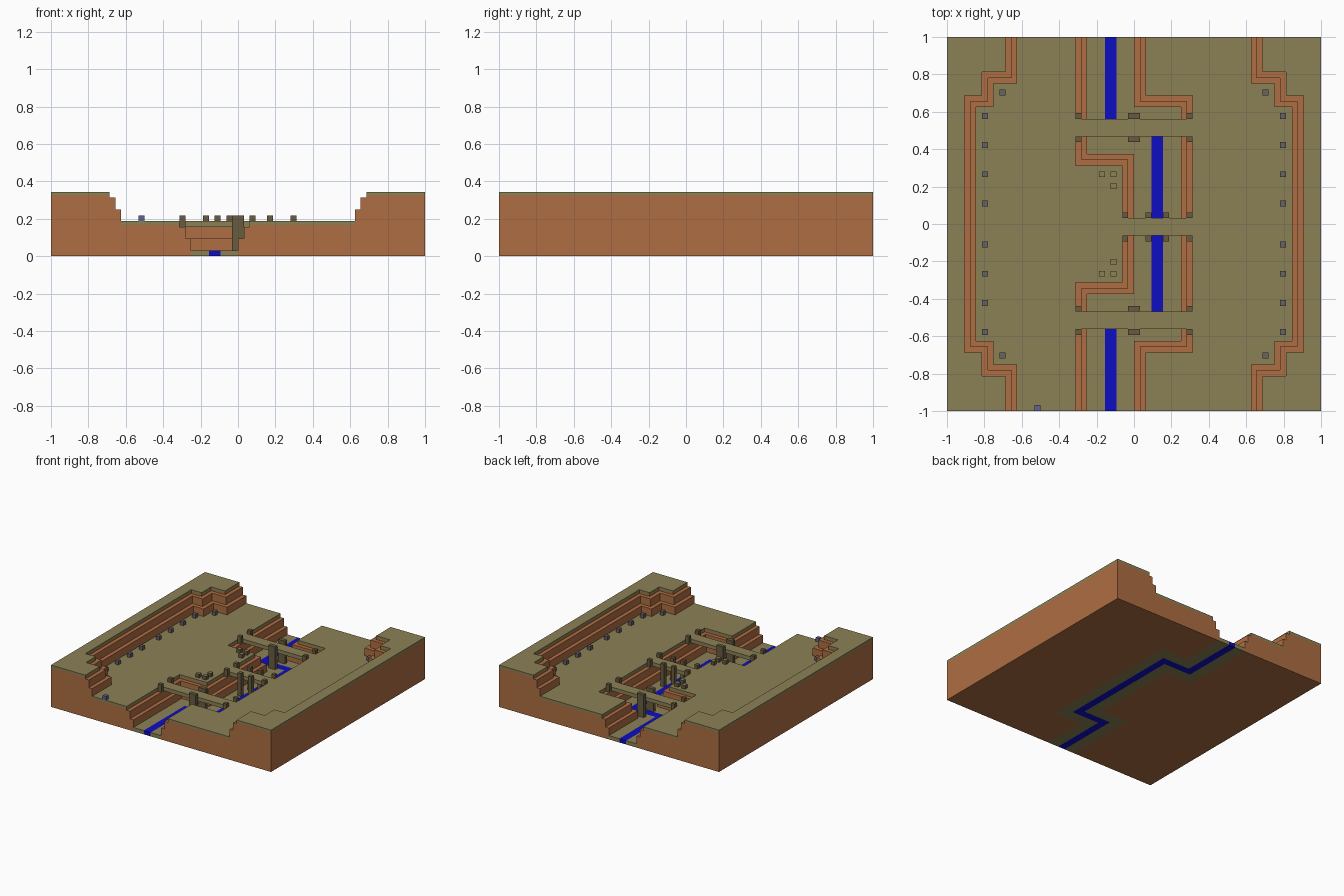
import bpy, bmesh

U = 2 / 64          # one block
HALF = 32           # blocks from the centre to the border
TURF = 0.65         # depth of the grass edge, in blocks
RIM, FLOOR, BED = 11, 6, 1

if "Cube" in bpy.data.objects:
    bpy.data.objects.remove(bpy.data.objects["Cube"])


def make_material(name, rgb):
    mat = bpy.data.materials.new(name)
    mat.use_nodes = True
    mat.diffuse_color = (*rgb, 1)
    bsdf = mat.node_tree.nodes["Principled BSDF"]
    bsdf.inputs["Base Color"].default_value = (*rgb, 1)
    bsdf.inputs["Roughness"].default_value = 0.9
    return mat


grass = make_material("olive_grass", (0.26, 0.22, 0.09))
clay = make_material("brown_clay", (0.42, 0.155, 0.055))
blue = make_material("blue_water", (0.004, 0.004, 0.54))
wood = make_material("dark_wood", (0.14, 0.107, 0.052))
stone = make_material("grey_stone", (0.135, 0.125, 0.125))
slate = make_material("blue_grey_stone", (0.12, 0.12, 0.29))
GRASS, CLAY, WATER = range(3)


def add_object(name, bm, mats):
    mesh = bpy.data.meshes.new(name)
    bm.to_mesh(mesh)
    bm.free()
    for mat in mats:
        mesh.materials.append(mat)
    obj = bpy.data.objects.new(name, mesh)
    bpy.context.scene.collection.objects.link(obj)
    return obj


# Plan shapes, grown outward by e blocks for each terrace
def in_valley(x, y, e):
    x, y = abs(x), abs(y)
    return x < 20 + e or (x < 24 + e and y < 24 + e) or (x < 27 + e and y < 20 + e)


def in_channel(x, y, e):
    y = abs(y)
    return ((-8 - e < x < e and y > 12 - e)
            or (-8 - e < x < 8 + e and 12 - e < y < 20 + e)
            or (-e < x < 8 + e and y < 20 + e))


def in_water(x, y):
    y = abs(y)
    return ((-5 < x < -3 and y > 15) or (3 < x < 5 and y < 17)
            or (-5 < x < 5 and 15 < y < 17))


def height(x, y):
    if max(abs(x), abs(y)) > HALF:
        return 0
    for inside, bottom in ((in_channel, BED), (in_valley, FLOOR)):
        for e, rise in enumerate((0, 2, 4)):
            if inside(x, y, e):
                return bottom + rise
    return RIM


# Terraced ground: tops, undersides and walls of every block column
def build_ground():
    bm = bmesh.new()

    def quad(points, mat):
        face = bm.faces.new([bm.verts.new([c * U for c in p]) for p in points])
        face.material_index = mat

    for i in range(-HALF, HALF):
        for j in range(-HALF, HALF):
            cx, cy = i + 0.5, j + 0.5
            h = height(cx, cy)
            water = in_water(cx, cy)
            top = WATER if water else GRASS if h in (RIM, FLOOR, BED) else CLAY
            base = top if h == BED else CLAY
            ring = [(i, j), (i + 1, j), (i + 1, j + 1), (i, j + 1)]
            quad([(*p, h) for p in ring], top)
            quad([(*p, 0) for p in reversed(ring)], base)
            for k, (dx, dy) in enumerate(((0, -1), (1, 0), (0, 1), (-1, 0))):
                low = height(cx + dx, cy + dy)
                if low >= h:
                    continue
                a, b = ring[k], ring[(k + 1) % 4]
                levels = [low, h]
                if top == GRASS and h != BED:
                    levels.insert(1, h - TURF)
                for n, (z0, z1) in enumerate(zip(levels, levels[1:])):
                    upper = n == len(levels) - 2
                    quad([(*a, z0), (*b, z0), (*b, z1), (*a, z1)],
                         top if upper else CLAY)
    bmesh.ops.remove_doubles(bm, verts=bm.verts, dist=U / 100)
    return add_object("terraced_ground", bm, [grass, clay, blue])


def box(name, x0, x1, y0, y1, z0, z1, mat, cap=None):
    bm = bmesh.new()
    bmesh.ops.create_cube(bm, size=U)
    for v in bm.verts:
        for axis, (lo, hi) in enumerate(((x0, x1), (y0, y1), (z0, z1))):
            v.co[axis] = U * (hi if v.co[axis] > 0 else lo)
    if cap:
        for f in bm.faces:
            f.material_index = int(f.normal.z > 0.5)
    return add_object(name, bm, [mat, cap] if cap else [mat])


build_ground()

# Bridges: deck, corner posts and support pillars on both long sides
bridges = {
    "back": (-10, 15, [(-1, 1)]),
    "middle": (-2, -2, [(2, 3), (5, 6)]),
    "front": (-10, -18, [(-1, 1)]),
}
for place, (left, y, pillars) in bridges.items():
    box(place + "_bridge_deck", left, 10, y, y + 3, FLOOR - 1, FLOOR, grass)
    for side in (y - 1, y + 3):
        for x in (left, 9):
            box(place + "_bridge_post", x, x + 1, side, side + 1, FLOOR - 1, FLOOR + 1, wood)
        for x0, x1 in pillars:
            box(place + "_bridge_pillar", x0, x1, side, side + 1, BED, FLOOR + 1, wood)

# Grass-topped stumps beside the middle bridge
for x, y in ((-6, 8), (-4, 8), (-4, 6)):
    for y0 in (y, -y - 1):
        box("stump", x, x + 1, y0, y0 + 1, FLOOR, FLOOR + 1, wood, grass)

# Stone markers along the valley sides
for y in (3, 8, 13, 18, 22):
    x = 22 if y == 22 else 25
    for x0 in (x, -x - 1):
        for y0 in (y, -y - 1):
            box("stone_marker", x0, x0 + 1, y0, y0 + 1, FLOOR, FLOOR + 1, stone)
box("entrance_marker", -17, -16, -HALF, 1 - HALF, FLOOR, FLOOR + 1, slate)
